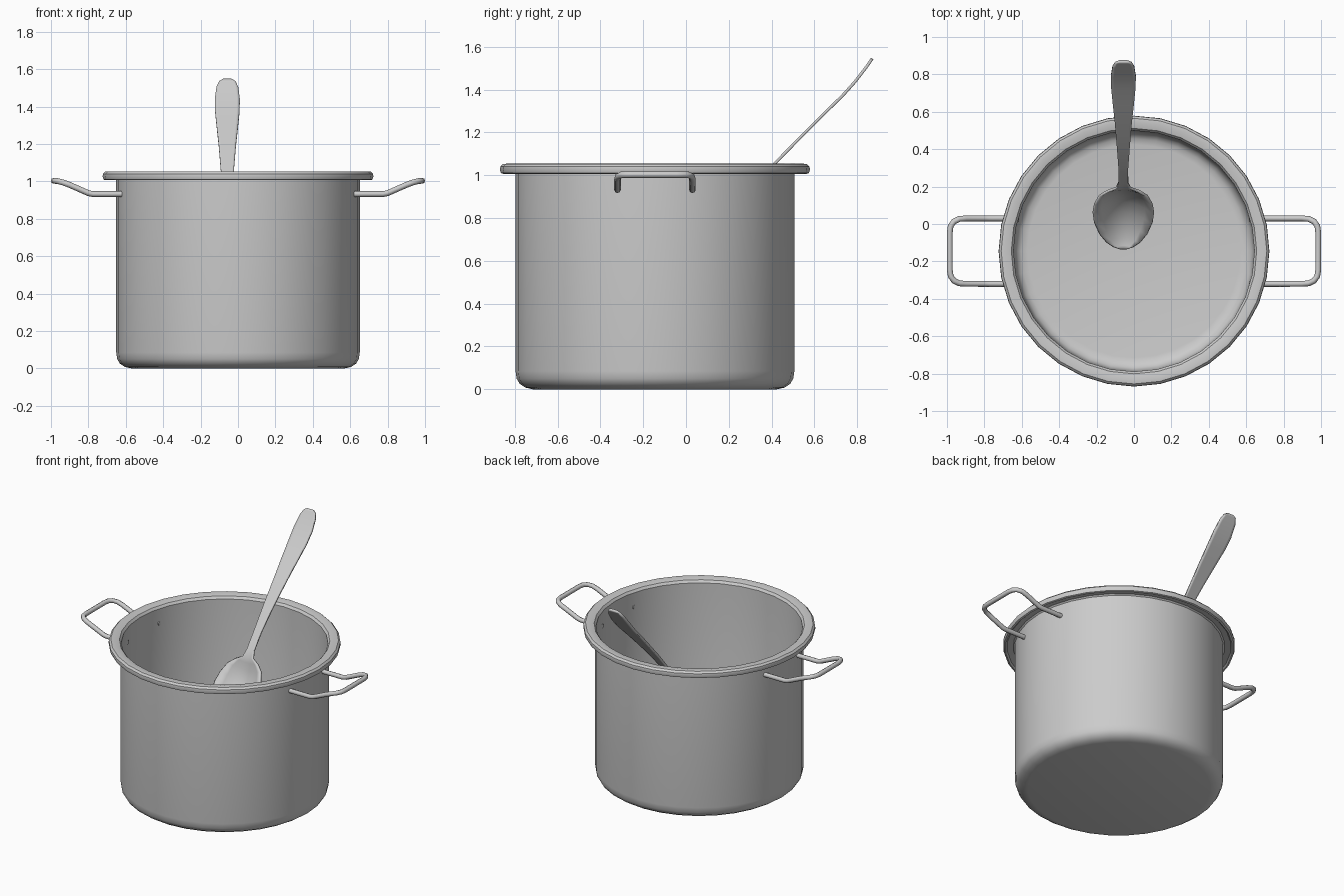
import bpy, bmesh, math
from mathutils import Vector

if "Cube" in bpy.data.objects:
    bpy.data.objects.remove(bpy.data.objects["Cube"])

CY = -0.145  # pot axis in y


def add_object(name, bm, angle=35):
    bmesh.ops.recalc_face_normals(bm, faces=bm.faces)
    mesh = bpy.data.meshes.new(name)
    bm.to_mesh(mesh)
    bm.free()
    ob = bpy.data.objects.new(name, mesh)
    bpy.context.collection.objects.link(ob)
    bpy.ops.object.select_all(action='DESELECT')
    ob.select_set(True)
    bpy.context.view_layer.objects.active = ob
    bpy.ops.object.shade_smooth_by_angle(angle=math.radians(angle))
    return ob


def lathe(name, profile, steps):
    bm = bmesh.new()
    verts = [bm.verts.new((r, 0, z)) for r, z in profile]
    edges = [bm.edges.new(p) for p in zip(verts, verts[1:])]
    bmesh.ops.spin(bm, geom=verts + edges, cent=(0, 0, 0), axis=(0, 0, 1),
                   angle=math.tau, steps=steps)
    bmesh.ops.remove_doubles(bm, verts=bm.verts, dist=1e-4)
    ob = add_object(name, bm)
    ob.location.y = CY
    return ob


def tube(name, points, radius, sides=8):
    # sweep a round section along the path, mitred at each point
    pts = [Vector(p) for p in points]
    bm = bmesh.new()
    rings = []
    for i, p in enumerate(pts):
        a = (pts[i] - pts[i - 1]).normalized() if i else None
        b = (pts[i + 1] - pts[i]).normalized() if i < len(pts) - 1 else None
        t = ((a or b) + (b or a)).normalized()
        up = (Vector((0, 0, 1)) - t * t.z).normalized()
        side = t.cross(up)
        rings.append([bm.verts.new(p + radius * (math.cos(k) * up + math.sin(k) * side))
                      for k in (math.tau * j / sides for j in range(sides))])
    for r, s in zip(rings, rings[1:]):
        for j in range(sides):
            k = (j + 1) % sides
            bm.faces.new((r[j], r[k], s[k], s[j]))
    bm.faces.new(rings[0])
    bm.faces.new(rings[-1])
    return add_object(name, bm, 50)


# Pot: thin wall, rounded base and rolled rim in one turned profile
lathe("pot", [
    (0, 0), (0.57, 0), (0.605, 0.008), (0.632, 0.026), (0.646, 0.05), (0.651, 0.085),
    (0.651, 1.012), (0.66, 1.02), (0.698, 1.016), (0.708, 1.006), (0.719, 1.01),
    (0.724, 1.025), (0.722, 1.04), (0.71, 1.052), (0.69, 1.054), (0.656, 1.046),
    (0.644, 1.03), (0.641, 0.09), (0.636, 0.058), (0.624, 0.034), (0.602, 0.018),
    (0.57, 0.012), (0, 0.012)], 32)

# Loop handles: half path, mirrored across the pot centre line, then to the other side
half = [(0.615, 0.175, 0.932), (0.775, 0.175, 0.932), (0.80, 0.175, 0.937),
        (0.90, 0.175, 0.981), (0.935, 0.172, 0.994), (0.963, 0.158, 1.001),
        (0.98, 0.134, 1.003), (0.985, 0.10, 1.003)]
loop = half + [(x, -y, z) for x, y, z in reversed(half)]
for label, s in (("right", 1), ("left", -1)):
    tube(label + "_handle", [(s * x, y + CY, z) for x, y, z in loop], 0.0155)

# Spoon: stations of (y, z, half width, dish depth) across a leaning path
stations = [
    (0.870, 1.545, 0.022, 0), (0.862, 1.533, 0.043, 0), (0.840, 1.502, 0.058, 0),
    (0.790, 1.437, 0.067, 0), (0.730, 1.370, 0.065, 0), (0.640, 1.283, 0.056, 0),
    (0.550, 1.193, 0.046, 0), (0.420, 1.060, 0.035, 0), (0.300, 0.925, 0.026, 0),
    (0.220, 0.825, 0.026, 0), (0.192, 0.785, 0.038, 0.004), (0.175, 0.762, 0.085, 0.018),
    (0.150, 0.732, 0.126, 0.045), (0.105, 0.682, 0.152, 0.075), (0.060, 0.635, 0.160, 0.088),
    (0.005, 0.580, 0.152, 0.085), (-0.055, 0.523, 0.125, 0.066), (-0.100, 0.482, 0.088, 0.036),
    (-0.125, 0.460, 0.050, 0.013), (-0.135, 0.452, 0.018, 0)]
normal = Vector((0, -0.72, 0.69))
bm = bmesh.new()
rows = []
for y, z, w, d in stations:
    row = []
    for k in range(9):
        u = k / 4 - 1
        p = Vector((-0.057 + w * u, y, z)) - normal * d * (1 - u * u)
        row.append(bm.verts.new(p))
    rows.append(row)
for a, b in zip(rows, rows[1:]):
    for k in range(8):
        bm.faces.new((a[k], a[k + 1], b[k + 1], b[k]))
spoon = add_object("spoon", bm, 40)
shell = spoon.modifiers.new("thickness", 'SOLIDIFY')
shell.thickness = 0.014
shell.offset = 0
